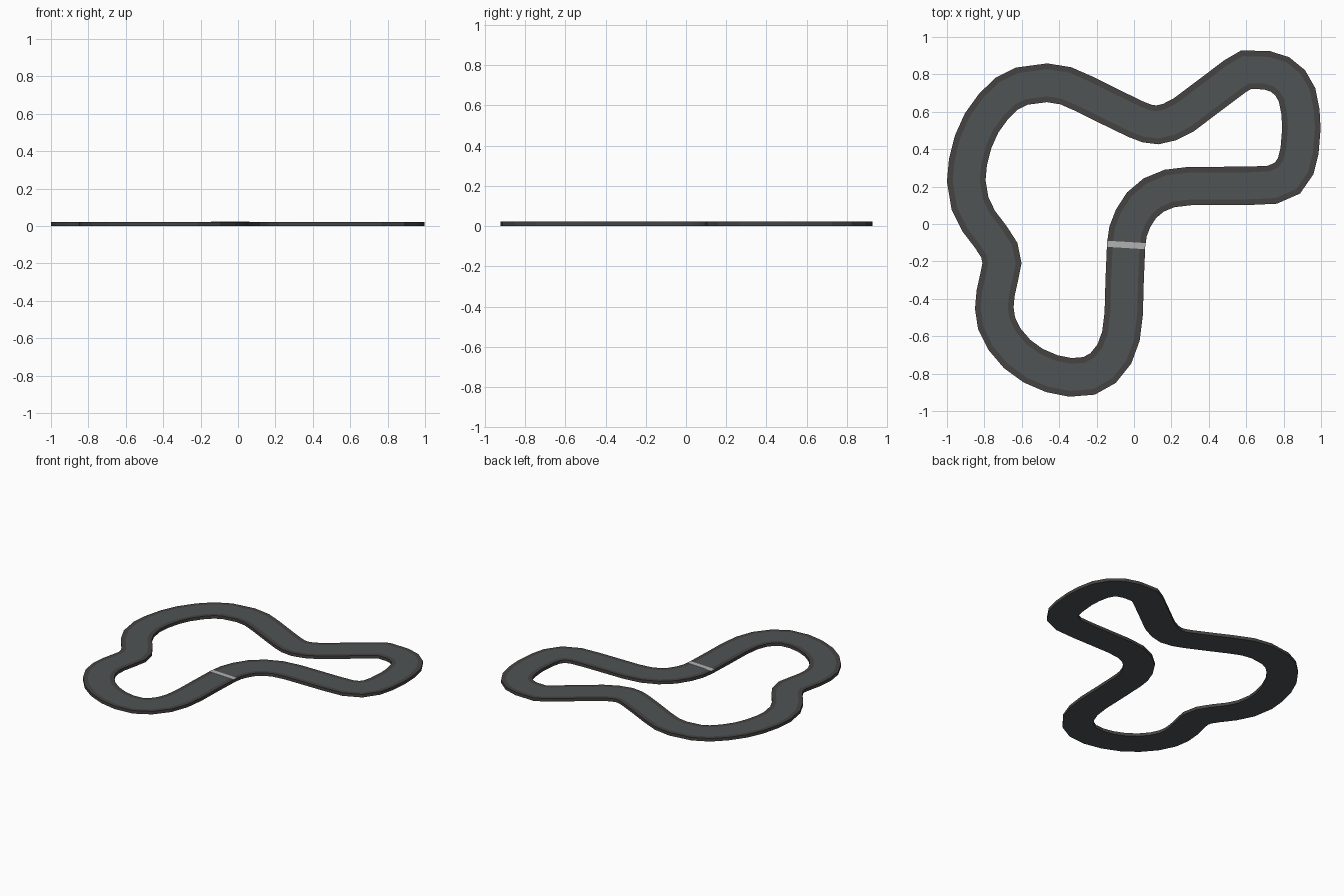
import bpy, bmesh
from mathutils import Vector

if "Cube" in bpy.data.objects:
    bpy.data.objects.remove(bpy.data.objects["Cube"])

HALF, CURB, H = 0.1025, 0.072, 0.022   # half width, curb start, slab height

# Centre line of the circuit, clockwise from the finish line
PATH = [(-.042, -.11), (-.05, -.3), (-.055, -.48), (-.07, -.6), (-.105, -.695), (-.165, -.77),
        (-.24, -.812), (-.34, -.82), (-.44, -.80), (-.54, -.757), (-.625, -.695), (-.693, -.615),
        (-.735, -.53), (-.747, -.45), (-.74, -.37), (-.72, -.28), (-.706, -.21), (-.72, -.14),
        (-.765, -.07), (-.83, .015), (-.877, .11), (-.897, .23), (-.888, .33), (-.86, .44),
        (-.815, .54), (-.75, .63), (-.68, .697), (-.6, .737), (-.465, .755), (-.365, .739),
        (-.26, .693), (-.12, .623), (.01, .56), (.07, .537), (.125, .53), (.19, .545), (.265, .583),
        (.54, .79), (.6, .825), (.71, .822), (.78, .8), (.835, .755), (.872, .69), (.89, .6),
        (.895, .51), (.885, .39), (.865, .31), (.82, .245), (.74, .21), (.61, .204), (.3, .203),
        (.19, .19), (.105, .155), (.04, .1), (-.005, .03), (-.032, -.04)]


def material(name, rgb):
    m = bpy.data.materials.new(name)
    m.diffuse_color = (*rgb, 1)
    m.use_nodes = True
    m.node_tree.nodes["Principled BSDF"].inputs["Base Color"].default_value = m.diffuse_color
    return m


def new_object(name, bm, mats):
    bmesh.ops.recalc_face_normals(bm, faces=bm.faces)
    me = bpy.data.meshes.new(name)
    bm.to_mesh(me)
    bm.free()
    for m in mats:
        me.materials.append(m)
    ob = bpy.data.objects.new(name, me)
    bpy.context.collection.objects.link(ob)
    return ob


def miter(i):
    """Sideways offset vector at path point i, keeping constant road width."""
    p = [Vector(PATH[(i + k) % len(PATH)]) for k in (-1, 0, 1)]
    a, b = (p[1] - p[0]).normalized(), (p[2] - p[1]).normalized()
    na, nb = Vector((-a.y, a.x)), Vector((-b.y, b.x))
    n = (na + nb).normalized()
    return n / n.dot(na)


asphalt = material("asphalt", (.078, .087, .09))
curb = material("curb", (.06, .057, .053))
paint = material("paint", (.45, .45, .45))

# Track slab: one closed profile swept around the circuit, curbs by material
profile = [(-HALF, 0), (-HALF, H), (-CURB, H), (CURB, H), (HALF, H), (HALF, 0)]
strip_mats = [1, 1, 0, 1, 1, 0]
bm = bmesh.new()
rings = []
for i, p in enumerate(PATH):
    n = miter(i)
    rings.append([bm.verts.new((p[0] + n.x * d, p[1] + n.y * d, z)) for d, z in profile])
for i, r in enumerate(rings):
    s = rings[(i + 1) % len(rings)]
    for j in range(len(profile)):
        k = (j + 1) % len(profile)
        f = bm.faces.new((r[j], r[k], s[k], s[j]))
        f.material_index = strip_mats[j]
new_object("race_track", bm, [asphalt, curb])

# Painted finish line across the road
bm = bmesh.new()
bmesh.ops.create_cube(bm, size=1)
line = new_object("finish_line", bm, [paint])
line.scale = (2 * HALF, .033, .002)
line.location = (-.042, -.112, H)
line.rotation_euler.z = -.06
